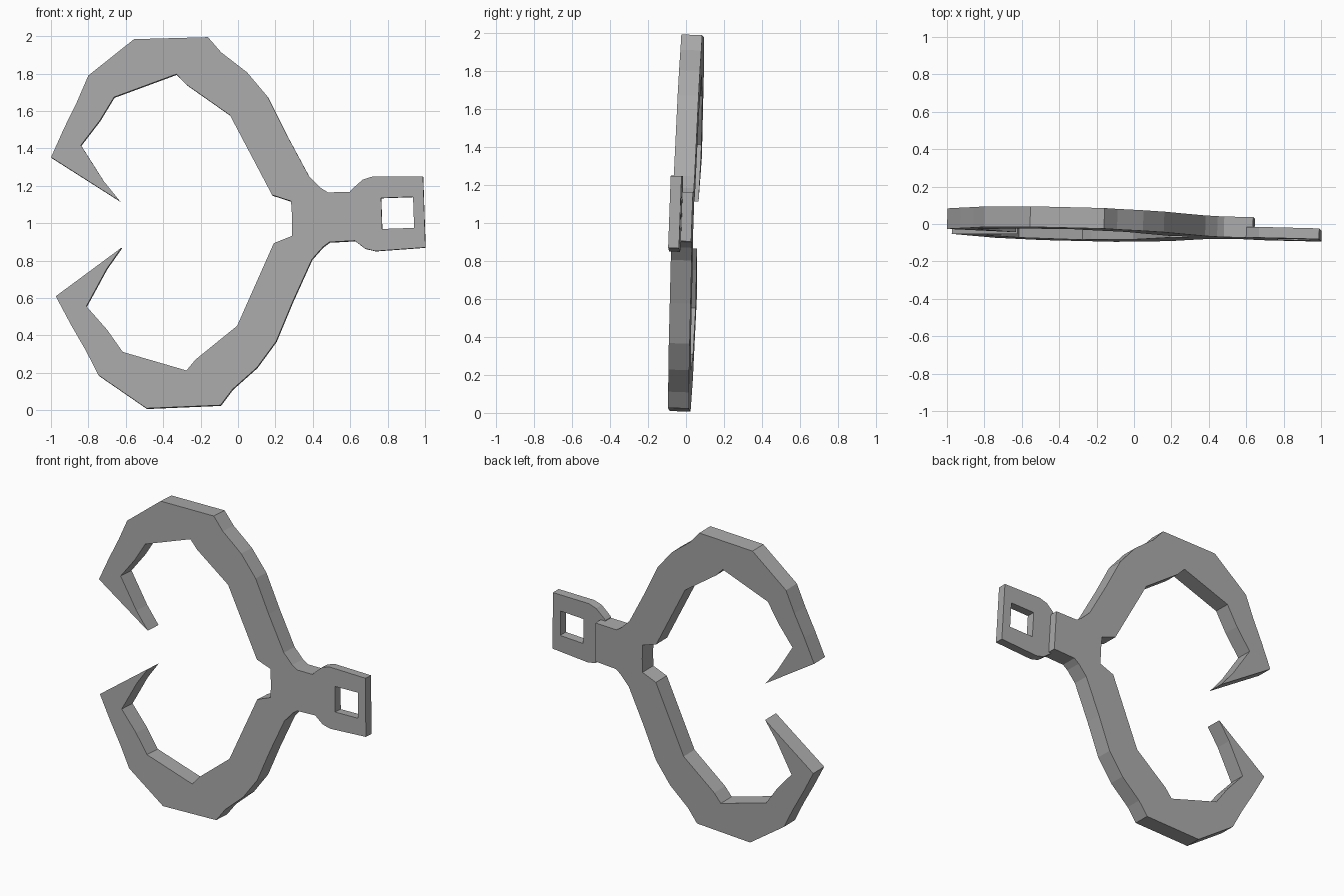
import bpy, bmesh
from mathutils import Matrix, Vector

default_cube = bpy.data.objects.get("Cube")
if default_cube:
    bpy.data.objects.remove(default_cube, do_unlink=True)

# One plain grey for the whole clasp
grey = bpy.data.materials.new("plain_grey")
grey.use_nodes = True
colour = (0.4, 0.4, 0.4, 1)
grey.diffuse_color = colour
grey.node_tree.nodes["Principled BSDF"].inputs["Base Color"].default_value = colour

# Slightly tilted frame shared by both parts: X along the symmetry axis, Y through the plate
depth_axis = Vector((0.025, 1, -0.035)).normalized()
long_axis = Vector((1, 0, 0.034))
long_axis = (long_axis - long_axis.project(depth_axis)).normalized()
up_axis = long_axis.cross(depth_axis)
frame = Matrix((long_axis, depth_axis, up_axis)).transposed().to_4x4()
frame.translation = (0, -0.063, 1.015)


def mirrored_plate(name, half_profile, front, back, lift=0):
    """Extrude the upper half of an outline and mirror it downwards."""
    bm = bmesh.new()
    rings = [[bm.verts.new((x, y, z)) for x, z in half_profile] for y in (front, back)]
    bm.faces.new(rings[0])
    bm.faces.new(reversed(rings[1]))
    count = len(half_profile)
    for i in range(count):
        j = (i + 1) % count
        bm.faces.new((rings[0][j], rings[0][i], rings[1][i], rings[1][j]))
    bmesh.ops.recalc_face_normals(bm, faces=bm.faces)
    # Open the half along its mirror plane
    seam = [f for f in bm.faces if all(abs(v.co.z) < 1e-6 for v in f.verts)]
    bmesh.ops.delete(bm, geom=seam, context="FACES_ONLY")

    mesh = bpy.data.meshes.new(name)
    bm.to_mesh(mesh)
    bm.free()
    mesh.materials.append(grey)
    obj = bpy.data.objects.new(name, mesh)
    bpy.context.collection.objects.link(obj)
    obj.matrix_world = frame @ Matrix.Translation((0, 0, lift))
    mirror = obj.modifiers.new("mirror_halves", "MIRROR")
    mirror.use_axis = (False, False, True)
    mirror.use_clip = True
    return obj


# Outer edge of the hooked arm, from the neck round to the pointed tip
outer_edge = [
    (.64, 0), (.64, .13), (.485, .133), (.45, .157), (.388, .222), (.277, .446),
    (.182, .654), (.075, .79), (-.06, .902), (-.127, .985), (-.523, .988),
    (-.774, .802), (-.838, .666), (-.913, .525), (-.988, .372), (-.627, .124),
]
# Inner edge, from the tip back to the neck
inner_edge = [
    (-.71, .234), (-.826, .431), (-.72, .56), (-.64, .682), (-.303, .793),
    (-.253, .737), (-.024, .564), (.187, .129), (.287, .093), (.29, 0),
]
mirrored_plate("hooked_arms", outer_edge + inner_edge, 0, 0.11)

# Thin square tag with a window, set into the front of the neck
tag_outline = [
    (.605, 0), (.605, .125), (.62, .14), (.675, .185), (.73, .2), (.997, .19),
    (.997, 0), (.94, 0), (.94, .083), (.769, .083), (.769, 0),
]
mirrored_plate("square_tag", tag_outline, -0.001, 0.056, lift=0.01)
